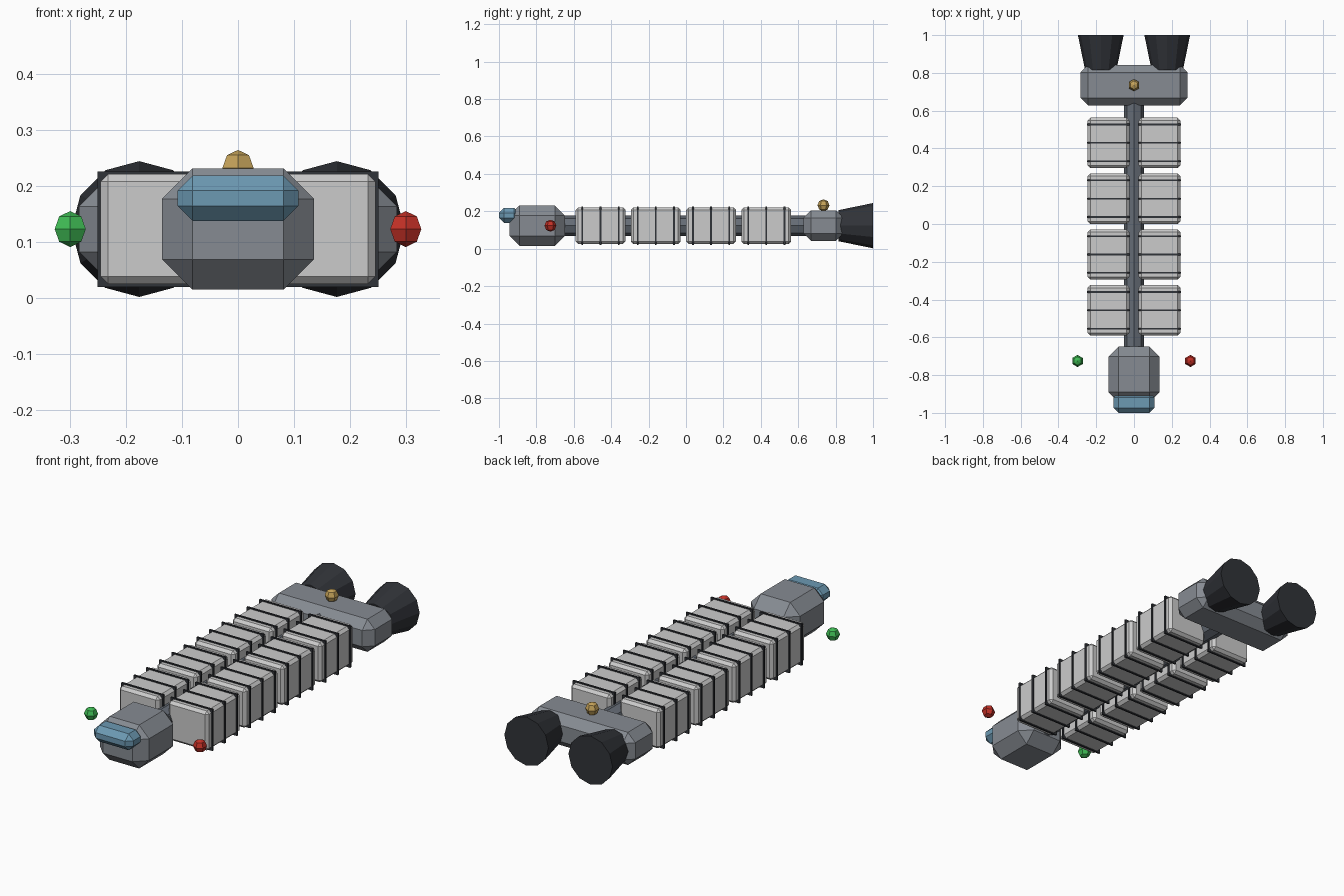
import bpy, bmesh, math
from mathutils import Matrix, Vector

if "Cube" in bpy.data.objects:
    bpy.data.objects.remove(bpy.data.objects["Cube"])

ZC = 0.123  # height of the centre line


def material(name, rgb):
    m = bpy.data.materials.new(name)
    m.diffuse_color = (*rgb, 1)
    m.use_nodes = True
    m.node_tree.nodes["Principled BSDF"].inputs["Base Color"].default_value = m.diffuse_color
    return m


HULL = material("hull_grey", (0.24, 0.26, 0.29))
FRAME = material("frame_grey", (0.13, 0.15, 0.18))
DARK = material("dark", (0.03, 0.033, 0.04))
GLASS = material("glass", (0.15, 0.32, 0.45))
RED = material("red", (0.55, 0.03, 0.02))
GREEN = material("green", (0.05, 0.5, 0.09))
AMBER = material("amber", (0.55, 0.36, 0.1))


def finish(name, bm, loc, mat):
    bmesh.ops.recalc_face_normals(bm, faces=bm.faces)
    me = bpy.data.meshes.new(name)
    bm.to_mesh(me)
    bm.free()
    ob = bpy.data.objects.new(name, me)
    ob.location = loc
    if mat:
        me.materials.append(mat)
    bpy.context.collection.objects.link(ob)
    return ob


def box(name, loc, size, chamfer=0, mat=None):
    bm = bmesh.new()
    bmesh.ops.create_cube(bm, size=1, matrix=Matrix.Diagonal((*size, 1)))
    if chamfer:
        bmesh.ops.bevel(bm, geom=bm.edges[:], offset=chamfer, segments=1,
                        affect='EDGES', profile=0.5)
    return finish(name, bm, loc, mat)


def tube(name, x, y0, y1, r0, r1, sides, mat):
    # closed cone section running along y
    bm = bmesh.new()
    rings = []
    for y, r in ((y0, r0), (y1, r1)):
        angles = [2 * math.pi * i / sides for i in range(sides)]
        rings.append([bm.verts.new((r * math.sin(a), y, r * math.cos(a))) for a in angles])
        bm.faces.new(rings[-1])
    for i in range(sides):
        j = (i + 1) % sides
        bm.faces.new((rings[0][i], rings[0][j], rings[1][j], rings[1][i]))
    return finish(name, bm, (x, 0, ZC), mat)


def lamp(name, loc, mat):
    # six-sided ball with a corner pointing forward
    bm = bmesh.new()
    bmesh.ops.create_uvsphere(bm, u_segments=6, v_segments=4, radius=0.032)
    if max(v.co.y for v in bm.verts) < max(v.co.x for v in bm.verts):
        bmesh.ops.rotate(bm, verts=bm.verts, cent=Vector(),
                         matrix=Matrix.Rotation(math.pi / 2, 3, 'Z'))
    return finish(name, bm, loc, mat)


# command module and window
box("command_module", (0, -0.796, ZC), (0.27, 0.297, 0.216), 0.054, HULL)
box("window", (0, -0.946, 0.178), (0.216, 0.108, 0.081), 0.027, GLASS)

# central spine
tube("spine", 0, -0.70, 0.68, 0.054, 0.054, 8, FRAME)

# cargo containers with straps, four rows on each side
for row in range(4):
    y = -0.457 + 0.2955 * row
    for side, x in (("left", -0.135), ("right", 0.135)):
        tag = f"{side}_{row + 1}"
        box("container_" + tag, (x, y, ZC), (0.22, 0.266, 0.196), 0.0135)
        for k in (-1, 0, 1):
            box(f"strap_{tag}_{k + 2}", (x, y + k * 0.097, ZC),
                (0.23, 0.009, 0.206), 0, DARK)

# engine block and bells
box("engine_block", (0, 0.735, ZC), (0.567, 0.216, 0.162), 0.0405, HULL)
for side, x in (("left", -0.176), ("right", 0.176)):
    tube("engine_bell_" + side, x, 0.815, 1.0, 0.083, 0.121, 12, DARK)

# navigation lamps
lamp("green_lamp", (-0.299, -0.725, ZC), GREEN)
lamp("red_lamp", (0.299, -0.725, ZC), RED)
lamp("amber_lamp", (0, 0.735, 0.232), AMBER)
